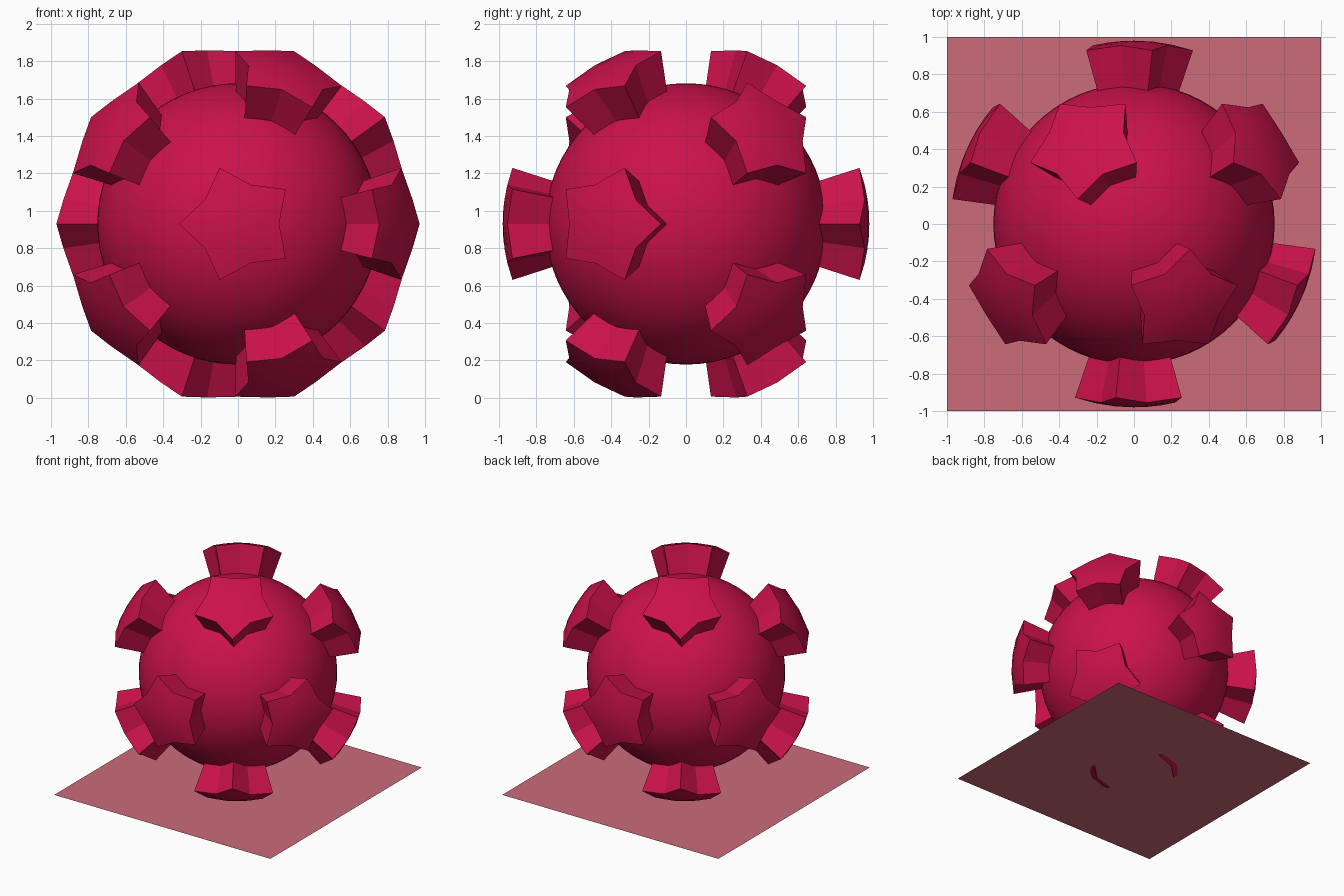
import bpy, bmesh
from math import sin, cos, asin, pi, radians, sqrt
from mathutils import Vector, Matrix

if "Cube" in bpy.data.objects:
    bpy.data.objects.remove(bpy.data.objects["Cube"])

CENTER = Vector((0, 0, 0.93))
R_BODY, R_KNOB, R_ROOT = 0.752, 0.98, 0.70
R_TIP, R_NOTCH = 0.315, 0.22


def material(name, color):
    m = bpy.data.materials.new(name)
    m.diffuse_color = color
    m.use_nodes = True
    m.node_tree.nodes["Principled BSDF"].inputs["Base Color"].default_value = m.diffuse_color
    return m


crimson = material("crimson", (0.60, 0.006, 0.07, 1))
pink = material("dusty_pink", (0.60, 0.15, 0.19, 1))


def smooth(ob, angle):
    bpy.ops.object.select_all(action='DESELECT')
    ob.select_set(True)
    bpy.context.view_layer.objects.active = ob
    bpy.ops.object.shade_smooth_by_angle(angle=radians(angle))


# round body
bpy.ops.mesh.primitive_uv_sphere_add(segments=64, ring_count=32, radius=R_BODY, location=CENTER)
body = bpy.context.object
body.name = "round_body"
body.data.materials.append(crimson)
smooth(body, 30)

# floor sheet, just above the lowest knob edges
bpy.ops.mesh.primitive_plane_add(size=2, location=(0, 0, 0.017))
sheet = bpy.context.object
sheet.name = "floor_sheet"
sheet.data.materials.append(pink)


# star knob: radial walls and a cap that follows a larger sphere
def star_ring(bm, radius, share):
    ring = []
    for i in range(10):
        tilt = share * asin((R_TIP if i % 2 else R_NOTCH) / R_KNOB)
        a = i * pi / 5
        ring.append(bm.verts.new(radius * Vector((sin(tilt) * cos(a), sin(tilt) * sin(a), cos(tilt)))))
    return ring


bm = bmesh.new()
rings = [star_ring(bm, R_ROOT, 1), star_ring(bm, R_KNOB, 1),
         star_ring(bm, R_KNOB, 0.66), star_ring(bm, R_KNOB, 0.33)]
apex = bm.verts.new((0, 0, R_KNOB))
for i in range(10):
    j = (i + 1) % 10
    for low, high in zip(rings, rings[1:]):
        bm.faces.new((low[i], low[j], high[j], high[i]))
    bm.faces.new((rings[-1][i], rings[-1][j], apex))
bm.faces.new(rings[0][::-1])
knob_mesh = bpy.data.meshes.new("star_knob")
bm.to_mesh(knob_mesh)
bm.free()
knob_mesh.materials.append(crimson)

# twelve knob directions: poles on y plus two staggered rings of five
h, r = 1 / sqrt(5), 2 / sqrt(5)
dirs = [Vector((0, -1, 0)), Vector((0, 1, 0))]
for k in range(5):
    a = k * 2 * pi / 5
    dirs.append(Vector((r * cos(a), -h, r * sin(a))))
    dirs.append(Vector((-r * cos(a), h, -r * sin(a))))

for n, d in enumerate(dirs):
    # notches face the neighbouring knobs
    near = next(o for o in dirs if 0.3 < o.dot(d) < 0.6)
    x = (near - d * near.dot(d)).normalized()
    y = d.cross(x)
    knob = bpy.data.objects.new(f"star_knob_{n + 1}", knob_mesh)
    bpy.context.collection.objects.link(knob)
    knob.matrix_world = Matrix.Translation(CENTER) @ Matrix((x, y, d)).transposed().to_4x4()
    if n == 0:
        smooth(knob, 15)
